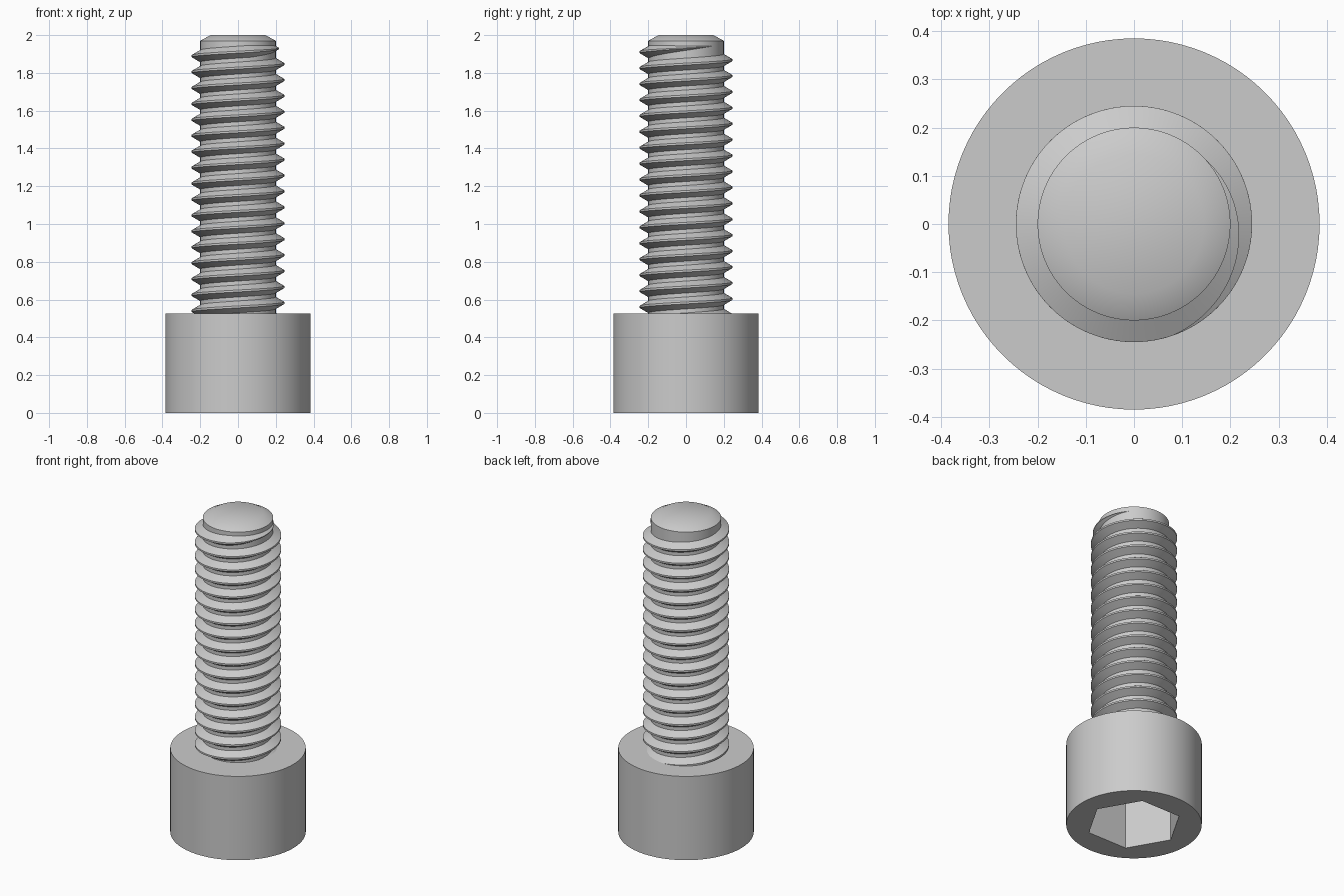
import bpy, bmesh
from math import cos, sin, pi, radians

SEGS = 96
HEAD_R, HEAD_H = 0.385, 0.525
SOCKET_R, SOCKET_DEPTH = 0.272, 0.32
ROOT_R, CREST_R, PITCH = 0.2, 0.245, 0.0843
TOP_Z = 2.0

old = bpy.data.objects.get("Cube")
if old:
    bpy.data.objects.remove(old, do_unlink=True)

steel = bpy.data.materials.new("grey steel")
steel.use_nodes = True
GREY = (0.6, 0.6, 0.6, 1)
steel.diffuse_color = GREY
steel.node_tree.nodes["Principled BSDF"].inputs["Base Color"].default_value = GREY


def finish(name, bm):
    """Turn a bmesh into a named object with the steel material."""
    bmesh.ops.recalc_face_normals(bm, faces=bm.faces)
    mesh = bpy.data.meshes.new(name)
    bm.to_mesh(mesh)
    bm.free()
    mesh.materials.append(steel)
    obj = bpy.data.objects.new(name, mesh)
    bpy.context.collection.objects.link(obj)
    return obj


def activate(obj):
    bpy.ops.object.select_all(action='DESELECT')
    obj.select_set(True)
    bpy.context.view_layer.objects.active = obj


def lathe(name, profile, sides=SEGS):
    """Closed solid of revolution from (radius, height) points."""
    bm = bmesh.new()
    rings = [[bm.verts.new((r * cos(2 * pi * i / sides), r * sin(2 * pi * i / sides), z))
              for i in range(sides)] for r, z in profile]
    for a, b in zip(rings, rings[1:]):
        for i in range(sides):
            j = (i + 1) % sides
            bm.faces.new((a[i], a[j], b[j], b[i]))
    bm.faces.new(rings[0])
    bm.faces.new(rings[-1])
    return finish(name, bm)


def helical_thread(name):
    """Sweep a trapezoid ridge up the shank, fading out at the tip."""
    bm = bmesh.new()
    end = radians(42)
    fade = radians(112)
    start = -17.4 * 2 * pi
    steps = int((end - start) / (2 * pi) * SEGS)
    sections = []
    for k in range(steps + 1):
        t = start + (end - start) * k / steps
        z = 1.931 + PITCH * t / (2 * pi)
        s = max(0.01, min(1, (end - t) / fade))
        depth = (CREST_R - ROOT_R) * s
        crest, base = PITCH / 16 * s, PITCH * 3 / 8 * s
        section = [(ROOT_R - 0.004, -base), (ROOT_R, -base), (ROOT_R + depth, -crest),
                   (ROOT_R + depth, crest), (ROOT_R, base), (ROOT_R - 0.004, base)]
        sections.append([bm.verts.new((r * cos(t), r * sin(t), z + dz)) for r, dz in section])
    for a, b in zip(sections, sections[1:]):
        for i in range(len(a)):
            j = (i + 1) % len(a)
            bm.faces.new((a[i], a[j], b[j], b[i]))
    bm.faces.new(sections[0])
    bm.faces.new(sections[-1])
    return finish(name, bm)


# Cylindrical head with a hexagonal socket cut from below
head = lathe("head", [(HEAD_R, 0), (HEAD_R, HEAD_H)])
cutter = lathe("socket_cutter", [(SOCKET_R, -0.1), (SOCKET_R, SOCKET_DEPTH)], 6)
cutter.hide_render = True
activate(head)
cut = head.modifiers.new("socket", 'BOOLEAN')
cut.operation = 'DIFFERENCE'
cut.solver = 'EXACT'
cut.object = cutter
bpy.ops.object.modifier_apply(modifier=cut.name)
bpy.data.objects.remove(cutter, do_unlink=True)

# Shank with a chamfered tip
shank = lathe("shank", [(ROOT_R, HEAD_H - 0.06), (ROOT_R, TOP_Z - 0.03), (0.145, TOP_Z)])

# Right-handed screw thread
thread = helical_thread("thread")

for obj in (head, shank, thread):
    activate(obj)
    bpy.ops.object.shade_smooth_by_angle(angle=radians(30))
